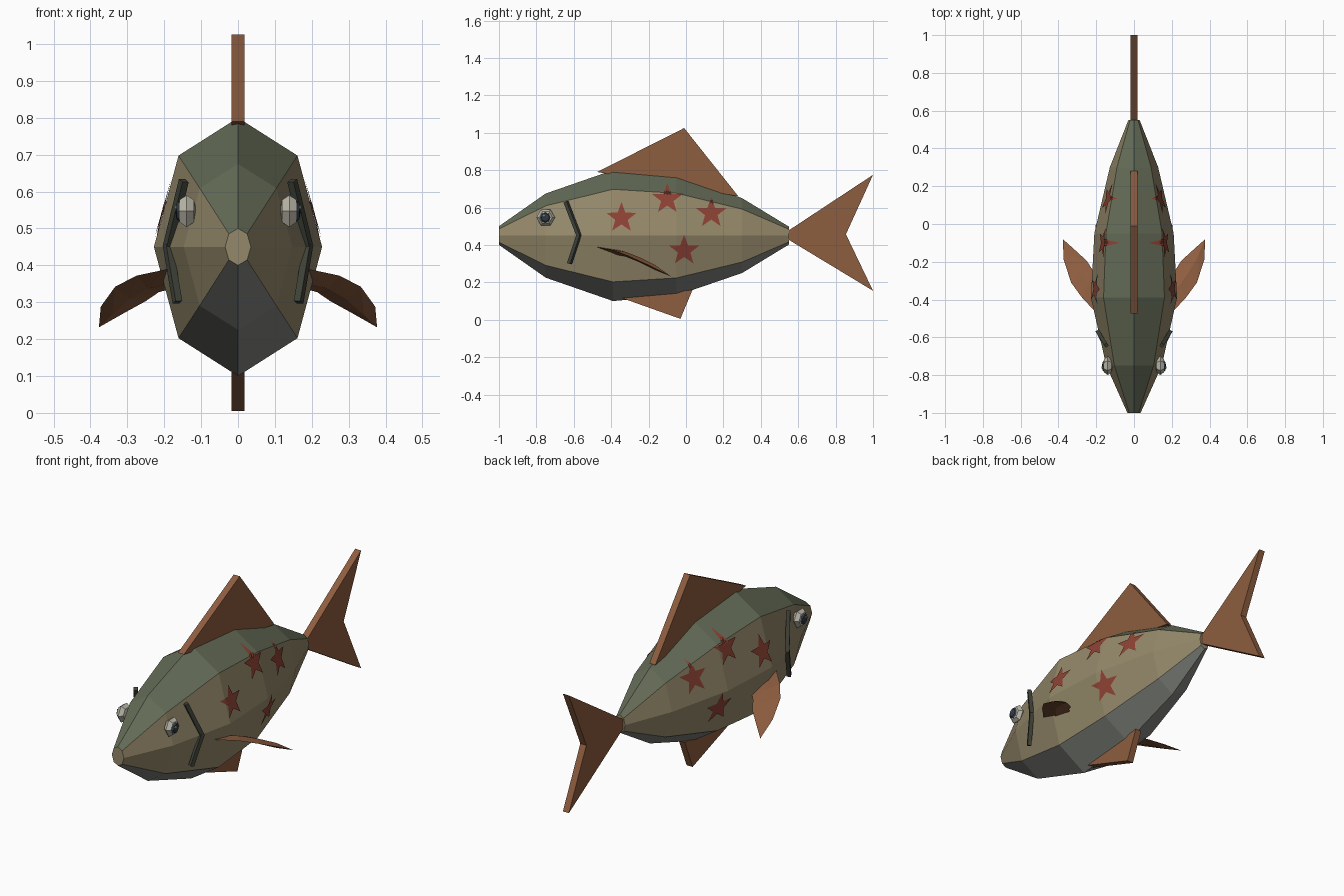
import bpy, bmesh
from math import sin, cos, pi
from mathutils import Vector, Matrix
from mathutils.bvhtree import BVHTree

if "Cube" in bpy.data.objects:
    bpy.data.objects.remove(bpy.data.objects["Cube"])


def material(name, rgb):
    m = bpy.data.materials.new(name)
    m.diffuse_color = (*rgb, 1)
    m.use_nodes = True
    m.node_tree.nodes["Principled BSDF"].inputs["Base Color"].default_value = m.diffuse_color
    return m


GREEN = material("back_green", (.13, .15, .095))
TAN = material("side_tan", (.30, .25, .145))
BELLY = material("belly_grey", (.23, .24, .215))
FIN = material("fin_brown", (.27, .11, .05))
RED = material("star_red", (.27, .055, .035))
WHITE = material("eye_white", (.50, .48, .40))
DARK = material("pupil_dark", (.03, .045, .06))
GILL = material("gill_dark", (.05, .055, .04))


def make(name, bm, *mats, fix=True):
    if fix:
        bmesh.ops.recalc_face_normals(bm, faces=bm.faces)
    me = bpy.data.meshes.new(name)
    bm.to_mesh(me)
    bm.free()
    for m in mats:
        me.materials.append(m)
    ob = bpy.data.objects.new(name, me)
    bpy.context.collection.objects.link(ob)
    return ob


# Body: octagonal rings (y, half width, half height)
rings = [(-1, .035, .05), (-.75, .147, .225), (-.39, .228, .35),
         (-.05, .21, .32), (.3, .128, .2), (.55, .03, .048)]
bm = bmesh.new()
loops = [[bm.verts.new((w * cos(k * pi / 4), y, .45 + h * sin(k * pi / 4)))
          for k in range(8)] for y, w, h in rings]
for a, b in zip(loops, loops[1:]):
    for k in range(8):
        j = (k + 1) % 8
        f = bm.faces.new((a[k], a[j], b[j], b[k]))
        f.material_index = 1 if k in (1, 2) else 2 if k in (5, 6) else 0
bm.faces.new(loops[0])
bm.faces.new(loops[-1])
bmesh.ops.recalc_face_normals(bm, faces=bm.faces)
tree = BVHTree.FromBMesh(bm)
make("body", bm, TAN, GREEN, BELLY)


# Flat fins: side profiles (y, z) given a thickness
def flat_fin(name, pts, t=.0175):
    bm = bmesh.new()
    face = bm.faces.new([bm.verts.new((-t, y, z)) for y, z in pts])
    ext = bmesh.ops.extrude_face_region(bm, geom=[face])["geom"]
    bmesh.ops.translate(bm, vec=(2 * t, 0, 0),
                        verts=[v for v in ext if isinstance(v, bmesh.types.BMVert)])
    make(name, bm, FIN)


flat_fin("dorsal_fin", [(-.475, .79), (-.01, 1.025), (.28, .66)])
flat_fin("tail_fin", [(.545, .475), (1, .775), (.855, .457), (1, .155), (.545, .43)])
flat_fin("belly_fin", [(-.34, .115), (-.03, .005), (.035, .16)])


# Pectoral fins: curved leaf with a thickened middle
lead = [(.19, -.48, .39), (.275, -.39, .372), (.333, -.31, .342), (.372, -.19, .288)]
trail = [(.17, -.30, .34), (.215, -.25, .327), (.25, -.195, .303), (.31, -.14, .27)]


def pectoral(name, s):
    bm = bmesh.new()

    def vert(p):
        return bm.verts.new((s * p[0], p[1], p[2]))
    L = [vert(p) for p in lead]
    T = [vert(p) for p in trail]
    tip = vert((.377, -.08, .232))
    mids = [[vert((Vector(a) + Vector(b)) / 2 + Vector((0, 0, d)))
             for a, b in zip(lead, trail)] for d in (.013, -.013)]
    for M in mids:
        for side in (L, T):
            for i in range(3):
                bm.faces.new((side[i], side[i + 1], M[i + 1]))
                bm.faces.new((side[i], M[i + 1], M[i]))
            bm.faces.new((side[3], tip, M[3]))
    bm.faces.new((L[0], mids[0][0], T[0], mids[1][0]))
    make(name, bm, FIN)


# Eyes: six-sided flattened balls
def ball(name, loc, r, depth, mat, segs=6):
    bm = bmesh.new()
    bmesh.ops.create_uvsphere(bm, u_segments=segs, v_segments=4, radius=1)
    bm.transform(Matrix.Translation(loc) @ Matrix.Diagonal((depth, r, r, 1))
                 @ Matrix.Rotation(pi / 2, 4, 'Y'))
    make(name, bm, mat)


# Gill slits: two square bars meeting at an angle
def bar(name, a, b, t):
    a, b = Vector(a), Vector(b)
    bm = bmesh.new()
    bmesh.ops.create_cube(bm, size=1)
    rot = (b - a).to_track_quat('Z', 'X').to_matrix().to_4x4()
    bm.transform(Matrix.Translation((a + b) / 2) @ rot
                 @ Matrix.Diagonal((t, t, (b - a).length + t / 2, 1)))
    make(name, bm, GILL)


# Stars: laid onto the body surface
def star(name, s, y, z, R=.085, r=.035):
    bm = bmesh.new()
    c = bm.verts.new((0, y, z))
    rim = []
    for k in range(10):
        q, a = (r if k % 2 else R), pi / 2 + k * pi / 5
        rim.append(bm.verts.new((0, y + q * cos(a), z + q * sin(a))))
    for k in range(10):
        tri = (c, rim[k], rim[(k + 1) % 10])
        bm.faces.new(tri if s > 0 else tri[::-1])
    bmesh.ops.subdivide_edges(bm, edges=bm.edges[:], cuts=3, use_grid_fill=True)
    for v in bm.verts:
        hit, n, _, _ = tree.ray_cast(Vector((s, v.co.y, v.co.z)), Vector((-s, 0, 0)))
        if hit:
            v.co = hit + Vector((s * .005, 0, 0))
    make(name, bm, RED, fix=False)


for s, side in ((1, "right"), (-1, "left")):
    pectoral(side + "_pectoral_fin", s)
    ball(side + "_eye", (s * .139, -.75, .547), .05, .027, WHITE)
    ball(side + "_pupil", (s * .158, -.752, .547), .03, .012, DARK, 8)
    ball(side + "_eye_glint", (s * .168, -.76, .556), .008, .004, WHITE)
    bar(side + "_gill_upper", (s * .148, -.64, .625), (s * .19, -.573, .452), .02)
    bar(side + "_gill_lower", (s * .19, -.573, .452), (s * .165, -.622, .305), .02)
    for i, (y, z) in enumerate([(-.345, .545), (-.1, .645), (.135, .57), (-.01, .37)]):
        star(f"{side}_star_{i + 1}", s, y, z)
